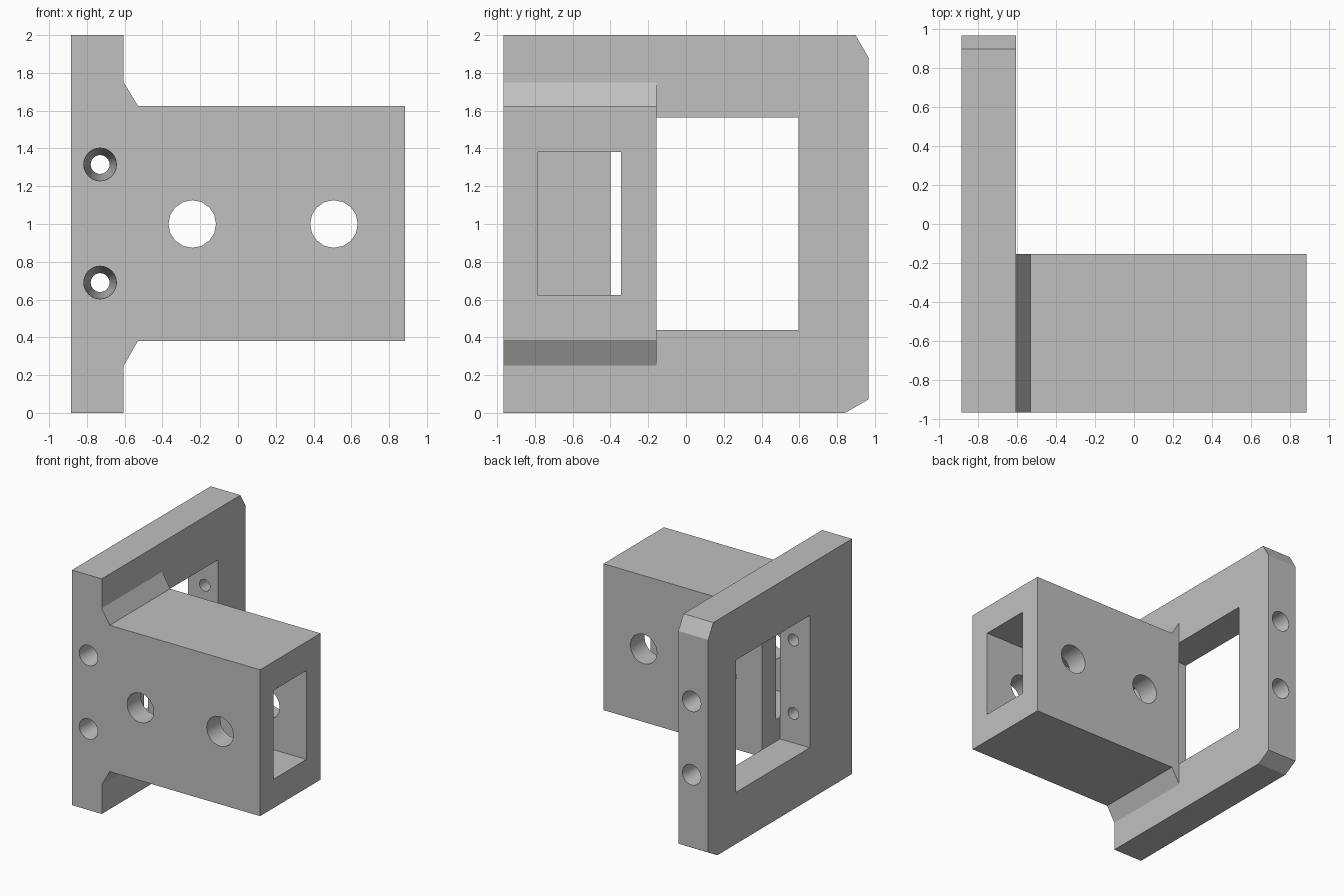
import bpy
import math
from mathutils import Matrix, Vector

if "Cube" in bpy.data.objects:
    bpy.data.objects.remove(bpy.data.objects["Cube"], do_unlink=True)

grey = bpy.data.materials.new("plain grey")
grey.use_nodes = True
grey.diffuse_color = (0.53, 0.53, 0.53, 1)
grey.node_tree.nodes["Principled BSDF"].inputs["Base Color"].default_value = (0.53, 0.53, 0.53, 1)

LEFT, FACE, RIGHT = -0.885, -0.605, 0.885     # plate outside, plate inside, block end
FRONT, BLOCK_BACK, BACK = -0.967, -0.155, 0.967
WINDOW_FRONT, WINDOW_BACK = -0.40, 0.595


def prism(name, profile, axis, start, end):
    """Extrude a closed 2D profile along x (profile is y, z) or y (profile is x, z)."""
    def place(p, t):
        return (t, p[0], p[1]) if axis == "x" else (p[0], t, p[1])
    n = len(profile)
    verts = [place(p, t) for t in (start, end) for p in profile]
    faces = [tuple(range(n)), tuple(range(2 * n - 1, n - 1, -1))]
    faces += [(i, i + n, (i + 1) % n + n, (i + 1) % n) for i in range(n)]
    mesh = bpy.data.meshes.new(name)
    mesh.from_pydata(verts, [], faces)
    obj = bpy.data.objects.new(name, mesh)
    bpy.context.collection.objects.link(obj)
    bpy.context.view_layer.objects.active = obj
    bpy.ops.object.select_all(action="DESELECT")
    obj.select_set(True)
    bpy.ops.object.mode_set(mode="EDIT")
    bpy.ops.mesh.select_all(action="SELECT")
    bpy.ops.mesh.normals_make_consistent(inside=False)
    bpy.ops.object.mode_set(mode="OBJECT")
    mesh.materials.append(grey)
    return obj


def rect(a0, a1, z0, z1):
    return [(a0, z0), (a1, z0), (a1, z1), (a0, z1)]


def round_cutter(x, z, y0, y1, r0, r1, sides):
    """Cylinder or cone along y with radius r0 at y0 and r1 at y1."""
    bpy.ops.mesh.primitive_cone_add(vertices=sides, radius1=r0, radius2=r1, depth=y1 - y0)
    obj = bpy.context.object
    turn = Matrix.Rotation(-math.pi / 2, 4, "X")
    obj.data.transform(Matrix.Translation(Vector((x, (y0 + y1) / 2, z))) @ turn)
    obj.data.materials.append(grey)
    return obj


def cut(target, cutter):
    mod = target.modifiers.new("cut", "BOOLEAN")
    mod.operation = "DIFFERENCE"
    mod.solver = "EXACT"
    mod.object = cutter
    bpy.context.view_layer.objects.active = target
    bpy.ops.object.modifier_apply(modifier=mod.name)
    bpy.data.objects.remove(cutter, do_unlink=True)


# Mounting plate with two clipped rear corners
plate = prism("mounting_plate", [(FRONT, 0), (0.842, 0), (BACK, 0.072), (BACK, 1.88),
                                 (0.897, 2), (FRONT, 2)], "x", LEFT, FACE)
cut(plate, prism("window_cutter", rect(WINDOW_FRONT, WINDOW_BACK, 0.44, 1.565), "x", -1, -0.5))

# Tapered screw holes through the front and rear bars, wide on the outside
WIDE, NARROW, OVER = 0.087, 0.05, 0.02
for z in (0.69, 1.315):
    for outer, inner in ((FRONT, WINDOW_FRONT), (BACK, WINDOW_BACK)):
        slope = (WIDE - NARROW) / abs(outer - inner) * OVER
        ends = [(outer + math.copysign(OVER, outer - inner), WIDE + slope),
                (inner - math.copysign(OVER, outer - inner), NARROW - slope)]
        (y0, r0), (y1, r1) = sorted(ends)
        cut(plate, round_cutter(-0.73, z, y0, y1, r0, r1, 24))

# Hollow block with sloped gussets where it meets the plate
block = prism("hollow_block", [(FACE, 0.25), (-0.53, 0.38), (RIGHT, 0.38), (RIGHT, 1.625),
                               (-0.53, 1.625), (FACE, 1.75)], "y", FRONT, BLOCK_BACK)
cut(block, prism("channel_cutter", rect(-0.785, -0.345, 0.625, 1.38), "x", -0.7, 1))

# Large cross holes through the block
for x in (-0.242, 0.508):
    cut(block, round_cutter(x, 1.0, -1.1, 0, 0.126, 0.126, 16))

# Smooth the hole walls, keep edges sharp
for obj in (plate, block):
    bpy.ops.object.select_all(action="DESELECT")
    obj.select_set(True)
    bpy.context.view_layer.objects.active = obj
    bpy.ops.object.shade_smooth_by_angle(angle=math.radians(25))
